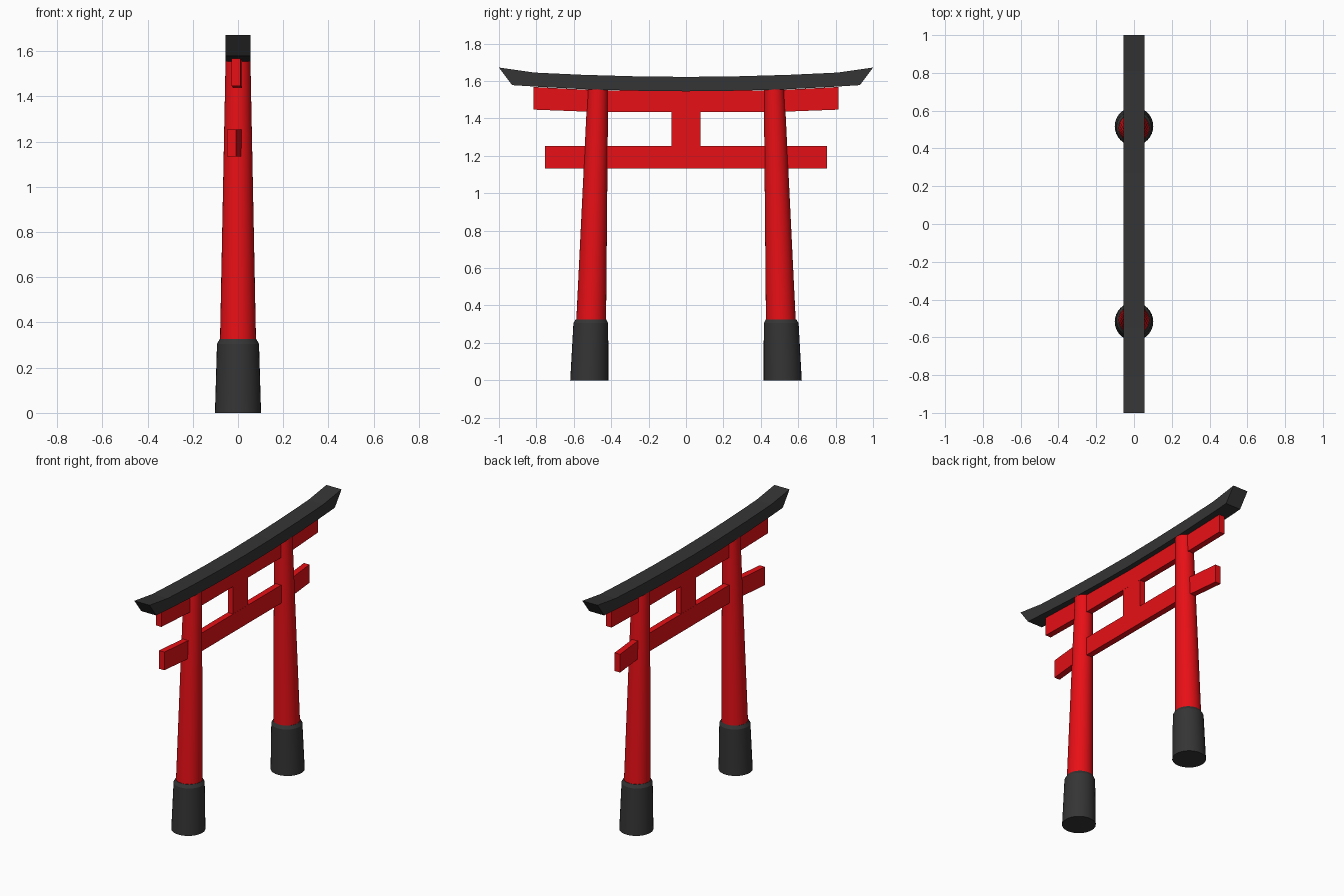
import bpy, bmesh, math

if "Cube" in bpy.data.objects:
    bpy.data.objects.remove(bpy.data.objects["Cube"])


def colour(name, rgb):
    m = bpy.data.materials.new(name)
    m.diffuse_color = (*rgb, 1)
    m.use_nodes = True
    m.node_tree.nodes["Principled BSDF"].inputs["Base Color"].default_value = m.diffuse_color
    return m


RED = colour("red_paint", (0.8, 0.005, 0.008))
DARK = colour("dark_paint", (0.035, 0.035, 0.035))


def loft(name, rings, mat, smooth=False):
    """Skin a closed solid through rings of equal point count."""
    bm = bmesh.new()
    loops = [[bm.verts.new(p) for p in ring] for ring in rings]
    n = len(loops[0])
    for a, b in zip(loops, loops[1:]):
        for i in range(n):
            j = (i + 1) % n
            bm.faces.new((a[i], a[j], b[j], b[i]))
    bm.faces.new(loops[0])
    bm.faces.new(loops[-1])
    bmesh.ops.recalc_face_normals(bm, faces=bm.faces)
    mesh = bpy.data.meshes.new(name)
    bm.to_mesh(mesh)
    bm.free()
    ob = bpy.data.objects.new(name, mesh)
    bpy.context.collection.objects.link(ob)
    mesh.materials.append(mat)
    if smooth:
        bpy.ops.object.select_all(action='DESELECT')
        ob.select_set(True)
        bpy.context.view_layer.objects.active = ob
        bpy.ops.object.shade_smooth_by_angle(angle=math.radians(25))
    return ob


def circle(y, z, r, n=32):
    return [(r * math.cos(2 * math.pi * i / n),
             y + r * math.sin(2 * math.pi * i / n), z) for i in range(n)]


def mirrored(half):
    """Extend stations listed from the middle outwards to both ends."""
    flip = [(-s[0], *s[1:]) for s in reversed(half) if s[0] > 0]
    return flip + half


def beam(name, half, mat, t=0.02):
    """Rectangular beam along y; stations are (y, x, bottom, top)."""
    loft(name, [[(x - t, y, b), (x + t, y, b), (x + t, y, h), (x - t, y, h)]
                for y, x, b, h in mirrored(half)], mat)


# Leaning tapered pillars and their dark sleeves
for side, s in (("left", -1), ("right", 1)):
    loft(f"{side}_pillar", [circle(s * y, z, r) for y, z, r in
         ((0.509, 0.25, 0.081), (0.471, 1.56, 0.055))], RED, True)
    loft(f"{side}_pillar_sleeve", [circle(s * y, z, r) for y, z, r in
         ((0.517, 0, 0.102), (0.509, 0.305, 0.093), (0.508, 0.326, 0.081))],
         DARK, True)

# Lower tie beam, its ends swept slightly back
beam("lower_beam", [(0.49, 0, 1.133, 1.253), (0.755, -0.028, 1.133, 1.253)], RED)

# Upper beam, its ends rising slightly
beam("upper_beam", [(0.47, 0, 1.434, 1.55), (0.815, -0.008, 1.447, 1.568)], RED)

# Short strut between the beams
beam("centre_strut", [(0.078, 0, 1.24, 1.45)], RED, 0.0195)

# Curved top lintel with slanted ends: (top y, top z, bottom y, bottom z)
lintel = mirrored([(0, 1.622, 0, 1.545), (0.27, 1.625, 0.26, 1.548),
                   (0.55, 1.633, 0.52, 1.555), (0.81, 1.645, 0.77, 1.568),
                   (1.0, 1.672, 0.93, 1.578)])
w = 0.055
loft("top_lintel", [[(-w, math.copysign(yb, yt), zb), (w, math.copysign(yb, yt), zb),
                     (w, yt, zt), (-w, yt, zt)] for yt, zt, yb, zb in lintel], DARK)
